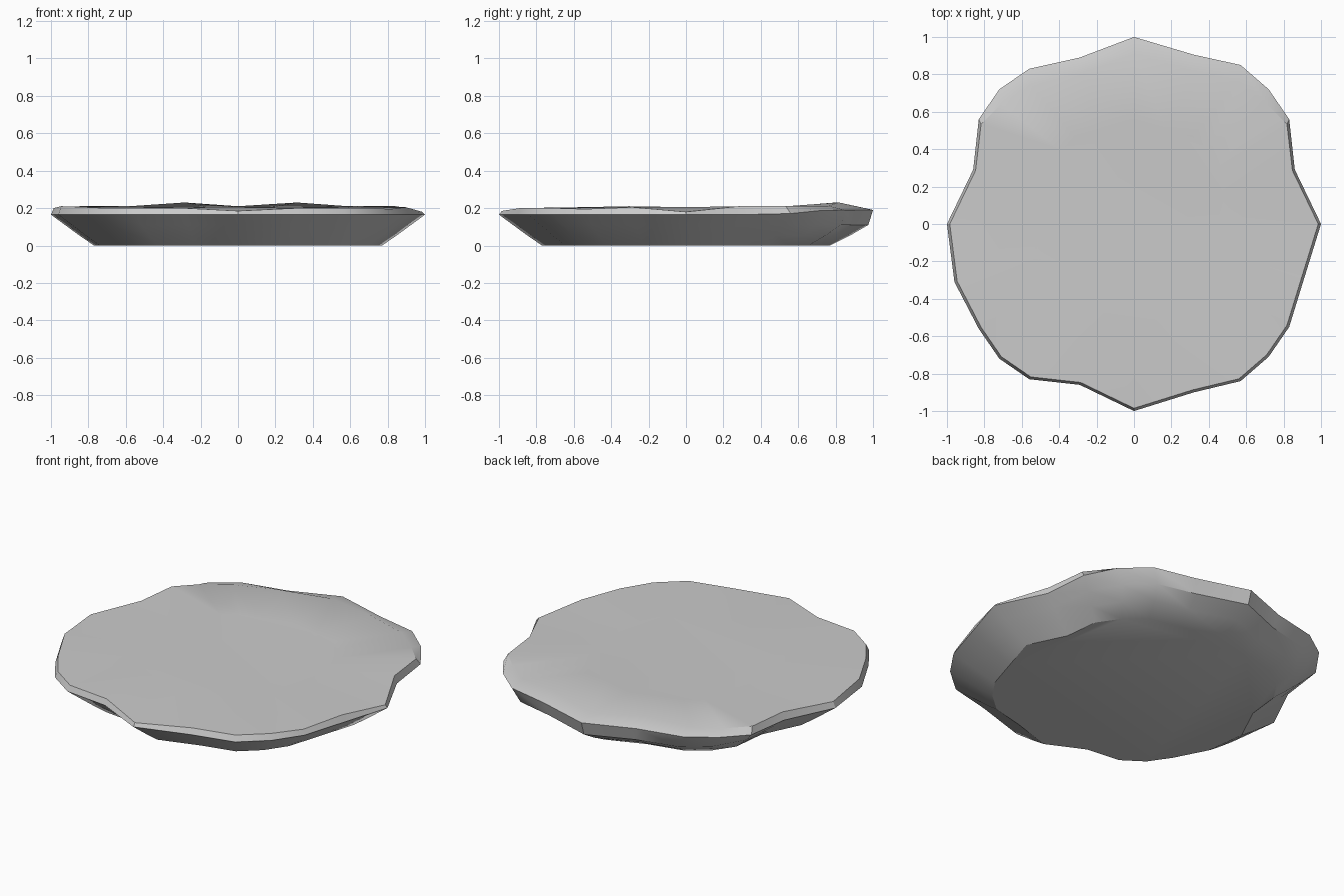
import bpy, bmesh

if "Cube" in bpy.data.objects:
    bpy.data.objects.remove(bpy.data.objects["Cube"])

# Irregular slab outline: x, y of the widest edge, clockwise from the back
outline = [(0, 1), (.32, .905), (.57, .85), (.72, .72), (.83, .56), (.86, .29),
           (1, 0), (.91, -.29), (.83, -.55), (.72, -.71), (.57, -.84), (.32, -.90),
           (0, -1), (-.29, -.86), (-.56, -.83), (-.72, -.72), (-.83, -.56), (-.96, -.31),
           (-1, 0), (-.86, .29), (-.83, .56), (-.72, .72), (-.56, .83), (-.29, .89)]
# Height of the upper edge above each outline point
top_z = [.21, .23, .212, .21, .21, .21, .18, .205, .195, .2, .2, .2,
         .185, .2, .2, .2, .205, .21, .2, .21, .21, .21, .212, .23]

bm = bmesh.new()


def ring(place):
    return [bm.verts.new(place(i, x, y)) for i, (x, y) in enumerate(outline)]


def backness(y):
    return min(1, max(0, (y - .5) / .25))


# Rings: flat base, rounded underside, widest rim, top edge
base = ring(lambda i, x, y: (x * .77, y * .77, 0))
low = ring(lambda i, x, y: (x * .85, y * (.85 + .03 * backness(y)), .055))
mid = ring(lambda i, x, y: (x * .925, y * (.925 + .05 * backness(y)), .11))
rim = ring(lambda i, x, y: (x, y, .165 + .025 * backness(y)))
edge = ring(lambda i, x, y: (x * .985, y * .985 - .075 * backness(y), top_z[i]))
inner = ring(lambda i, x, y: (x * .55, y * .55, .205))

n = len(outline)
for a, b in zip((base, low, mid, rim, edge), (low, mid, rim, edge, inner)):
    for i in range(n):
        j = (i + 1) % n
        bm.faces.new((a[i], a[j], b[j], b[i]))
bm.faces.new(base)
bm.faces.new(inner)
bmesh.ops.recalc_face_normals(bm, faces=bm.faces)

# Stone slab object
mesh = bpy.data.meshes.new("stone_slab")
bm.to_mesh(mesh)
bm.free()
slab = bpy.data.objects.new("stone_slab", mesh)
bpy.context.collection.objects.link(slab)
bpy.context.view_layer.objects.active = slab
slab.select_set(True)
bpy.ops.object.shade_smooth_by_angle(angle=0.52)
